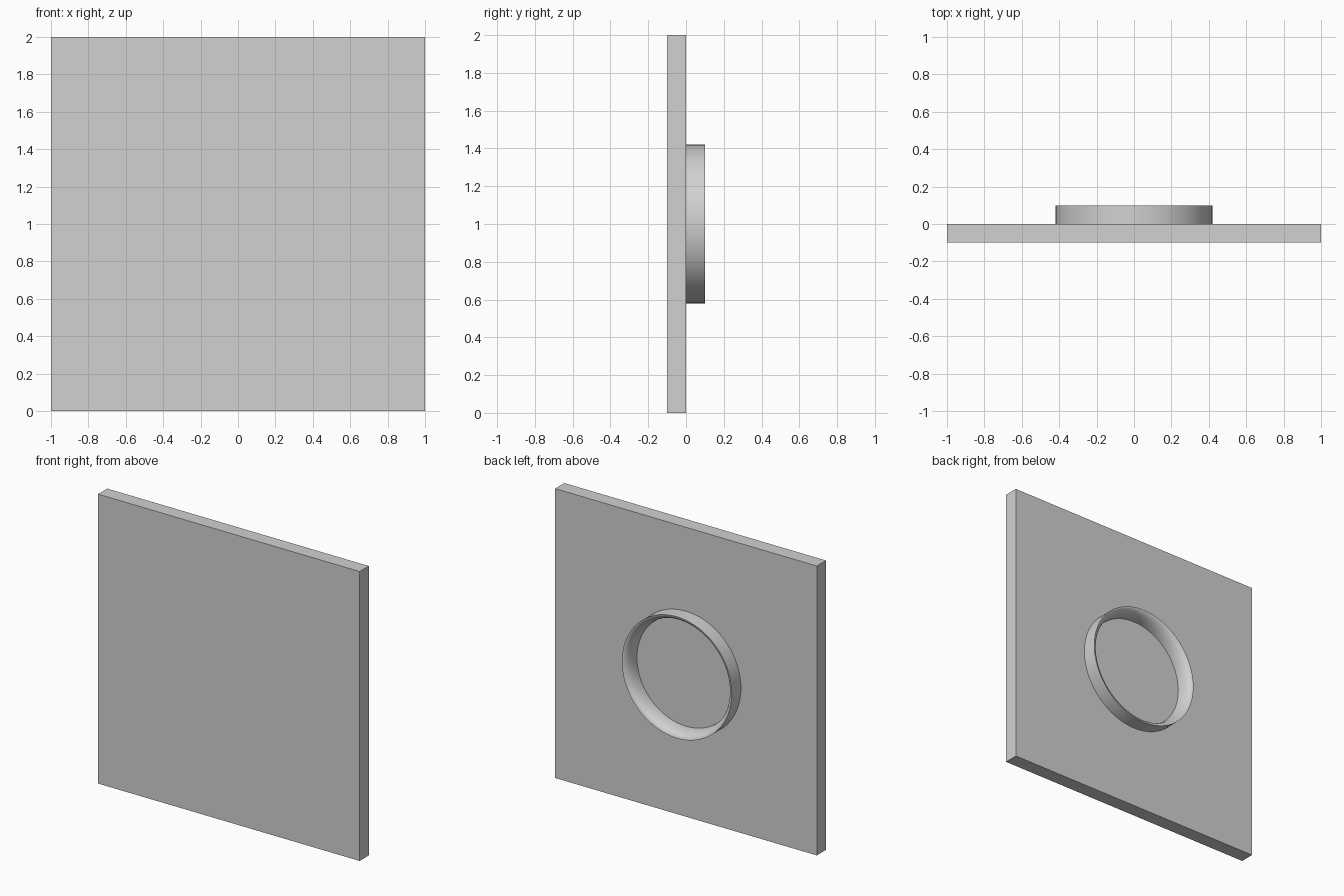
import bpy, bmesh, math

if "Cube" in bpy.data.objects:
    bpy.data.objects.remove(bpy.data.objects["Cube"])

SEG = 96

grey = bpy.data.materials.new("light_grey")
grey.diffuse_color = (0.64, 0.64, 0.64, 1)
grey.use_nodes = True
grey.node_tree.nodes["Principled BSDF"].inputs["Base Color"].default_value = grey.diffuse_color


def add_object(name, bm):
    bmesh.ops.recalc_face_normals(bm, faces=bm.faces)
    mesh = bpy.data.meshes.new(name)
    bm.to_mesh(mesh)
    bm.free()
    mesh.materials.append(grey)
    obj = bpy.data.objects.new(name, mesh)
    bpy.context.collection.objects.link(obj)
    return obj


# Flat square wall panel
bm = bmesh.new()
bmesh.ops.create_cube(bm, size=1)
for v in bm.verts:
    v.co = (v.co.x * 2, v.co.y * 0.1 - 0.05, v.co.z * 2 + 1)
add_object("panel", bm)

# Ring on the back: straight outer wall, rounded inner wall (radius, y)
profile = [(0.42, 0.0)]
for i in range(9):
    a = math.radians(90 - 90 * i / 8)
    profile.append((0.42 - 0.045 * math.cos(a), 0.1 * math.sin(a)))

bm = bmesh.new()
rings = []
for r, y in profile:
    rings.append([bm.verts.new((r * math.cos(2 * math.pi * k / SEG), y,
                                1 + r * math.sin(2 * math.pi * k / SEG)))
                  for k in range(SEG)])
# closed loop of bands, the last one being the base against the panel
for n, ring in enumerate(rings):
    nxt = rings[(n + 1) % len(rings)]
    for k in range(SEG):
        m = (k + 1) % SEG
        bm.faces.new((ring[k], ring[m], nxt[m], nxt[k]))
rim = add_object("round_rim", bm)

bpy.context.view_layer.objects.active = rim
rim.select_set(True)
bpy.ops.object.shade_smooth_by_angle(angle=math.radians(40))
